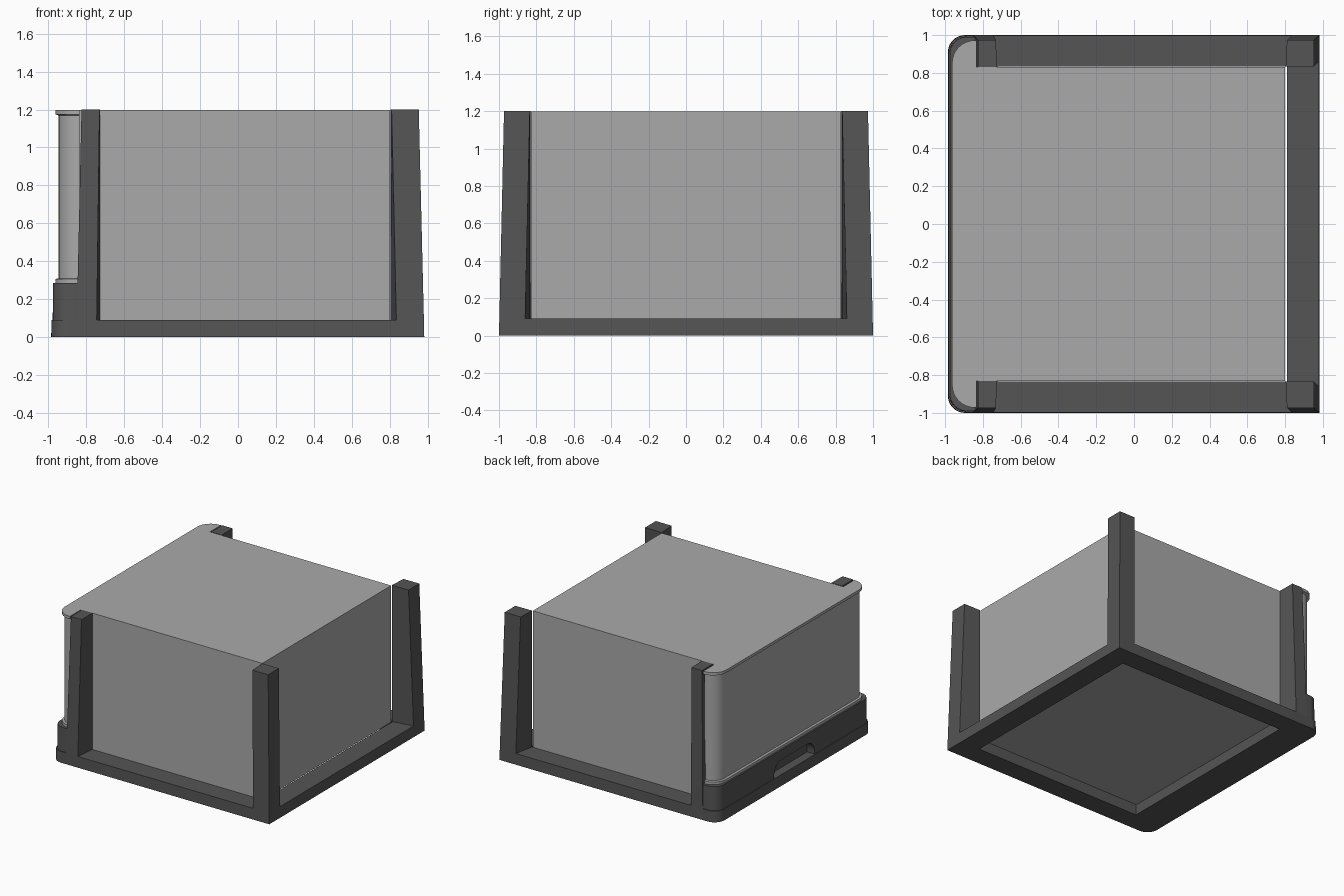
import bpy, bmesh, math

if "Cube" in bpy.data.objects:
    bpy.data.objects.remove(bpy.data.objects["Cube"])


def material(name, v):
    m = bpy.data.materials.new(name)
    m.diffuse_color = (v, v, v, 1)
    m.use_nodes = True
    m.node_tree.nodes["Principled BSDF"].inputs["Base Color"].default_value = m.diffuse_color
    return m


DARK = material("dark grey frame", 0.09)
LIGHT = material("light grey box", 0.40)


def loft(name, rings, mat):
    """Closed solid through a stack of matching vertex rings."""
    bm = bmesh.new()
    vs = [[bm.verts.new(p) for p in r] for r in rings]
    n = len(vs[0])
    for a, b in zip(vs, vs[1:]):
        for i in range(n):
            j = (i + 1) % n
            bm.faces.new((a[i], a[j], b[j], b[i]))
    bm.faces.new(vs[0][::-1])
    bm.faces.new(vs[-1])
    bmesh.ops.recalc_face_normals(bm, faces=bm.faces)
    me = bpy.data.meshes.new(name)
    bm.to_mesh(me)
    bm.free()
    me.materials.append(mat)
    ob = bpy.data.objects.new(name, me)
    bpy.context.collection.objects.link(ob)
    return ob


def arc(cx, cy, r, a0, a1, n=8):
    return [(cx + r * math.cos(math.radians(a0 + (a1 - a0) * i / n)),
             cy + r * math.sin(math.radians(a0 + (a1 - a0) * i / n))) for i in range(n + 1)]


def plan(x0, x1, hy, r, z):
    """Rectangle with both -x corners rounded."""
    pts = [(x1, -hy), (x1, hy)] + arc(x0 + r, hy - r, r, 90, 180) + arc(x0 + r, -hy + r, r, 180, 270)
    return [(x, y, z) for x, y in pts]


def rect(x0, x1, hy, z):
    return [(x0, -hy, z), (x1, -hy, z), (x1, hy, z), (x0, hy, z)]


def cut(ob, cutter):
    cutter.hide_render = True
    m = ob.modifiers.new("cut", 'BOOLEAN')
    m.operation = 'DIFFERENCE'
    m.solver = 'EXACT'
    m.object = cutter
    bpy.context.view_layer.objects.active = ob
    bpy.ops.object.modifier_apply(modifier=m.name)
    bpy.data.objects.remove(cutter)


def smooth(ob):
    bpy.ops.object.select_all(action='DESELECT')
    ob.select_set(True)
    bpy.context.view_layer.objects.active = ob
    bpy.ops.object.shade_smooth_by_angle(angle=math.radians(30))


# base frame with open centre
base = loft("base_frame", [plan(-0.985, 0.982, 1.0, 0.09, 0),
                           plan(-0.983, 0.98, 0.998, 0.09, 0.09)], DARK)
cut(base, loft("base_cutter", [rect(-0.72, 0.81, 0.835, -0.1), rect(-0.72, 0.81, 0.835, 0.2)], DARK))
smooth(base)

# raised sill under the end panel, with a hand slot
sill = loft("end_sill", [plan(-0.977, -0.83, 0.992, 0.09, 0.09),
                         plan(-0.975, -0.83, 0.99, 0.09, 0.285)], DARK)
slot = [(0.26, 0.04)] + arc(0.17, 0.115, 0.09, 0, 90) + arc(-0.17, 0.115, 0.09, 90, 180) + [(-0.26, 0.04)]
cut(sill, loft("slot_cutter", [[(x, y, z) for y, z in slot] for x in (-1.1, -0.91)], DARK))
smooth(sill)

# tapered corner posts
for s, side in ((-1, "front"), (1, "back")):
    loft(side + "_right_post", [
        [(0.835, s * 0.998, 0.09), (0.98, s * 0.998, 0.09), (0.98, s * 0.86, 0.09), (0.803, s * 0.833, 0.09)],
        [(0.81, s * 0.973, 1.2), (0.953, s * 0.973, 1.2), (0.953, s * 0.835, 1.2), (0.803, s * 0.833, 1.2)]], DARK)
    loft(side + "_left_post", [
        [(-0.85, s * 0.998, 0.09), (-0.745, s * 0.998, 0.09), (-0.728, s * 0.831, 0.09), (-0.85, s * 0.831, 0.09)],
        [(-0.825, s * 0.973, 1.2), (-0.73, s * 0.973, 1.2), (-0.728, s * 0.831, 1.2), (-0.825, s * 0.831, 1.2)]], DARK)

# main box
loft("main_box", [rect(-0.84, 0.80, 0.83, 0.085), rect(-0.84, 0.80, 0.83, 1.198)], LIGHT)

# rounded end panel with a lip at top and bottom
lip, body = (-0.963, -0.835, 0.972, 0.12), (-0.945, -0.835, 0.955, 0.105)
smooth(loft("end_panel", [plan(*lip, 0.285), plan(*lip, 0.307), plan(*body, 0.31),
                          plan(*body, 1.168), plan(*lip, 1.175), plan(*lip, 1.198)], LIGHT))
